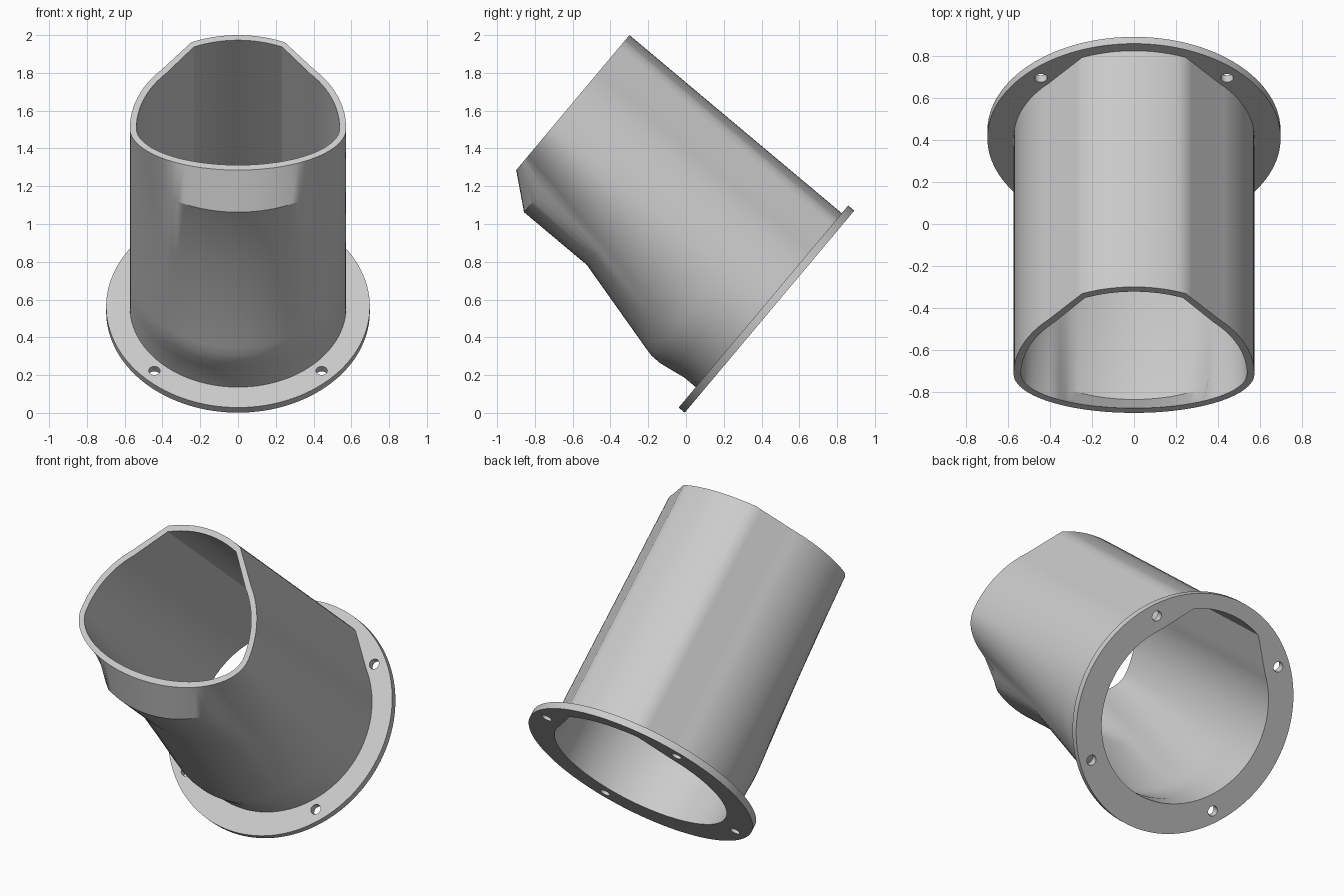
import bpy, bmesh
from math import sin, cos, radians, pi
from mathutils import Matrix, Vector

cube = bpy.data.objects.get("Cube")
if cube:
    bpy.data.objects.remove(cube, do_unlink=True)

grey = bpy.data.materials.new("light_grey")
grey.use_nodes = True
grey.diffuse_color = (0.6, 0.6, 0.6, 1)
grey.node_tree.nodes["Principled BSDF"].inputs["Base Color"].default_value = grey.diffuse_color

TILT = Matrix.Translation((0, 0.442, 0.536)) @ Matrix.Rotation(radians(50), 4, 'X')
SIDES = 96
RADIUS, LOBE_RADIUS, WALL = 0.573, 0.645, 0.035
PLATE = 0.042


def add_object(name, mesh):
    obj = bpy.data.objects.new(name, mesh)
    bpy.context.collection.objects.link(obj)
    obj.matrix_world = TILT
    mesh.materials.clear()
    mesh.materials.append(grey)
    for o in bpy.context.selected_objects:
        o.select_set(False)
    obj.select_set(True)
    bpy.context.view_layer.objects.active = obj
    bpy.ops.object.shade_smooth_by_angle(angle=radians(30))
    return obj


def polar(r, degrees):
    return Vector((r * cos(radians(degrees)), r * sin(radians(degrees))))


def section(depth, inset=0.0, side_depth=None):
    """Round tube outline with a raised lobe on top and an elliptical belly."""
    r, lobe = RADIUS - inset, LOBE_RADIUS - inset
    points = []
    for i in range(SIDES):
        deg = -90 + 360 * i / SIDES
        mirrored = deg > 90
        a = 180 - deg if mirrored else deg
        if a >= 67.5:
            p = polar(lobe, a)
        elif a >= 45:
            p = polar(r, 45).lerp(polar(lobe, 67.5), (a - 45) / 22.5)
        elif a >= 0:
            p = polar(r, a)
        else:
            belly = depth
            if side_depth:
                # flat chamfer in the middle, blended away at its sides
                t = min(max((-a - 46) / 8, 0), 1)
                belly = side_depth + (depth - side_depth) * t
            p = polar(1, a)
            p = Vector((p.x * r, p.y * (belly - inset)))
        points.append(Vector((-p.x, p.y)) if mirrored else p)
    return points


# Tube: outer and inner skins lofted through stations of (height, belly depth)
stations = [(PLATE - 0.002, 0.557), (0.12, 0.557), (0.2, 0.57), (0.27, 0.581),
            (0.33, 0.58), (0.38, 0.568), (0.9, 0.432), (1.334, 0.432), (1.509, 0.288)]
bm = bmesh.new()


def ring(height, depth, inset):
    side = 0.33 if height == 1.334 else None
    return [bm.verts.new((p.x, p.y, height)) for p in section(depth, inset, side)]


rings = [ring(h, d, 0) for h, d in stations]
rings += [ring(h, d, WALL) for h, d in reversed(stations)]
for lower, upper in zip(rings, rings[1:] + rings[:1]):
    for i in range(SIDES):
        j = (i + 1) % SIDES
        bm.faces.new((lower[i], lower[j], upper[j], upper[i]))
bmesh.ops.recalc_face_normals(bm, faces=bm.faces)
tube_mesh = bpy.data.meshes.new("tube")
bm.to_mesh(tube_mesh)
bm.free()
add_object("tube", tube_mesh)


# Flange: filled outline with the bore and four bolt holes
def circle(r, count, cx=0.0, cy=0.0):
    return [Vector((cx + r * cos(2 * pi * i / count), cy + r * sin(2 * pi * i / count)))
            for i in range(count)]


outlines = [circle(0.698, 128), section(0.557, WALL)]
outlines += [circle(0.03, 24, sx * 0.443, sy * 0.443) for sx in (-1, 1) for sy in (-1, 1)]

curve = bpy.data.curves.new("flange_outline", 'CURVE')
curve.dimensions = '2D'
curve.fill_mode = 'BOTH'
curve.extrude = PLATE / 2
for outline in outlines:
    spline = curve.splines.new('POLY')
    spline.points.add(len(outline) - 1)
    for point, p in zip(spline.points, outline):
        point.co = (p.x, p.y, 0, 1)
    spline.use_cyclic_u = True
helper = bpy.data.objects.new("flange_outline", curve)
bpy.context.collection.objects.link(helper)
bpy.context.view_layer.update()
evaluated = helper.evaluated_get(bpy.context.evaluated_depsgraph_get())
flange_mesh = bpy.data.meshes.new_from_object(evaluated)
bpy.data.objects.remove(helper, do_unlink=True)

bm = bmesh.new()
bm.from_mesh(flange_mesh)
bmesh.ops.remove_doubles(bm, verts=bm.verts, dist=0.0001)
bmesh.ops.translate(bm, verts=bm.verts, vec=(0, 0, PLATE / 2))
bmesh.ops.recalc_face_normals(bm, faces=bm.faces)
bm.to_mesh(flange_mesh)
bm.free()
add_object("flange", flange_mesh)
